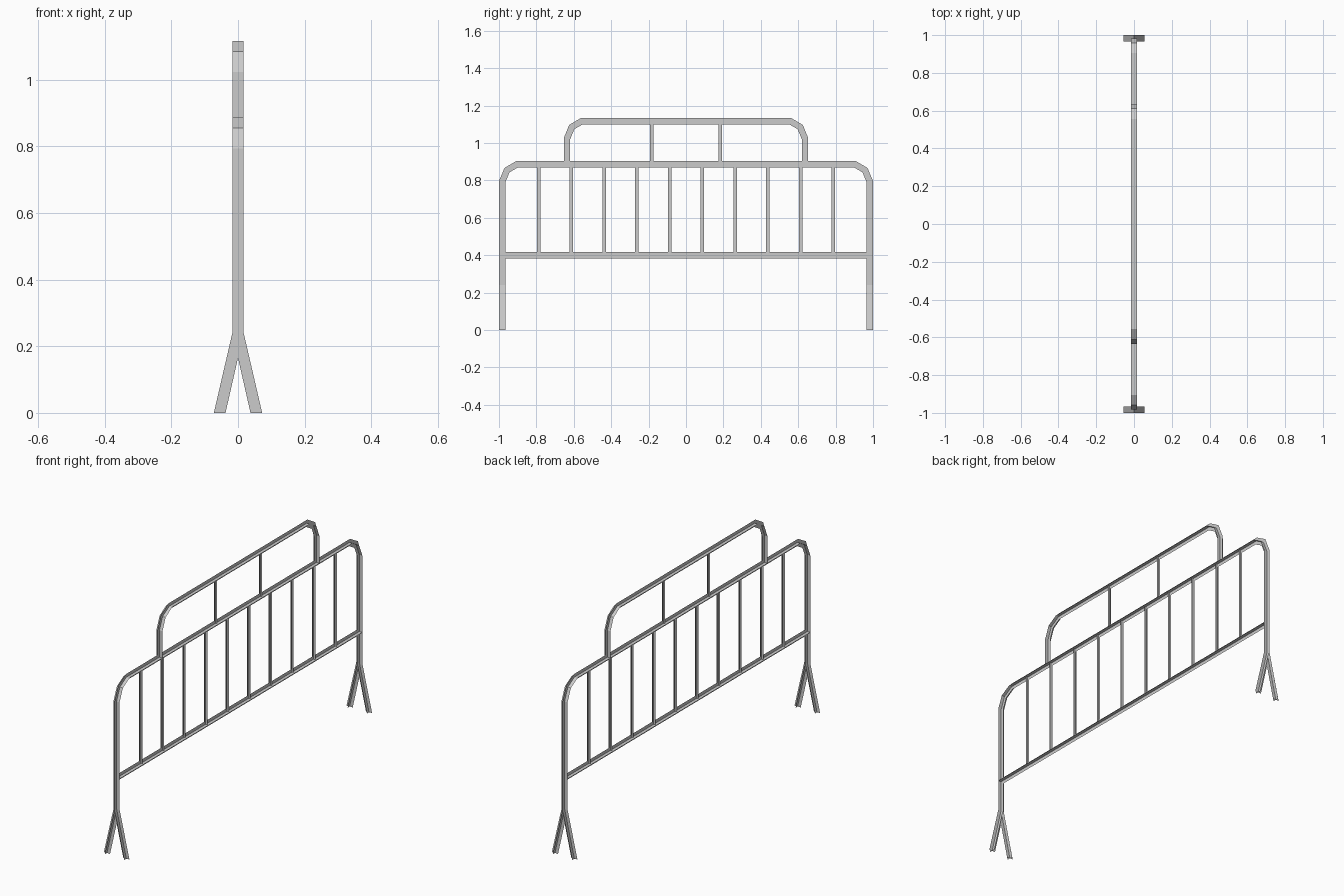
import bpy, bmesh
from mathutils import Vector

if "Cube" in bpy.data.objects:
    bpy.data.objects.remove(bpy.data.objects["Cube"])

R = 0.017          # half width of main bars
R_THIN = 0.0095    # half width of balusters
X, Y = Vector((1, 0, 0)), Vector((0, 1, 0))


def crossed_bar(name, stations):
    """Bar made of two crossed flat strips; stations are (centre, u, v) half-width vectors."""
    bm = bmesh.new()
    for axis in (1, 2):
        rows = [(bm.verts.new(s[0] - s[axis]), bm.verts.new(s[0] + s[axis])) for s in stations]
        for a, b in zip(rows, rows[1:]):
            bm.faces.new((a[0], a[1], b[1], b[0]))
    me = bpy.data.meshes.new(name)
    bm.to_mesh(me)
    bm.free()
    ob = bpy.data.objects.new(name, me)
    bpy.context.collection.objects.link(ob)
    return ob


def bar(name, path, half=R):
    """Bar along (y, z) points, mitred at every corner."""
    pts = [Vector((0, y, z)) for y, z in path]
    dirs = [(b - a).normalized() for a, b in zip(pts, pts[1:])]
    stations = []
    for i, p in enumerate(pts):
        d0, d1 = dirs[max(i - 1, 0)], dirs[min(i, len(dirs) - 1)]
        t = (d0 + d1).normalized()
        side = Vector((0, -t.z, t.y)) / t.dot(d0)
        stations.append((p, X * half, side * half))
    return crossed_bar(name, stations)


def hoop(name, half_path):
    """Bar through a half path and its mirror image across y = 0."""
    return bar(name, half_path + [(-y, z) for y, z in reversed(half_path)])


# main frame and raised top hoop
POST_Y, RAIL_Z, LOW_Z, TOP_Z, SPLIT_Z = 0.983, 0.886, 0.399, 1.117, 0.24
hoop("main_frame", [(-POST_Y, SPLIT_Z), (-POST_Y, 0.793), (-0.957, 0.855), (-0.904, RAIL_Z)])
hoop("top_hoop", [(-0.636, RAIL_Z), (-0.636, 1.024), (-0.611, 1.085), (-0.557, TOP_Z)])

# lower rail
bar("lower_rail", [(-POST_Y, LOW_Z), (POST_Y, LOW_Z)])

# balusters
for i in range(10):
    y = (i - 4.5) * 0.175
    bar(f"baluster_{i + 1}", [(y, LOW_Z), (y, RAIL_Z)], R_THIN)
for i, y in enumerate((-0.182, 0.182)):
    bar(f"top_baluster_{i + 1}", [(y, RAIL_Z), (y, TOP_Z)], R_THIN)

# splayed legs, cut level with the ground
for end in (-1, 1):
    for s in (-1, 1):
        top = Vector((0, end * POST_Y, SPLIT_Z))
        foot = Vector((s * 0.055, end * POST_Y, 0))
        crossed_bar(f"leg_{'left' if s < 0 else 'right'}_{'front' if end < 0 else 'back'}",
                    [(top, X * R, Y * R), (foot, X * R * 1.03, Y * R)])
